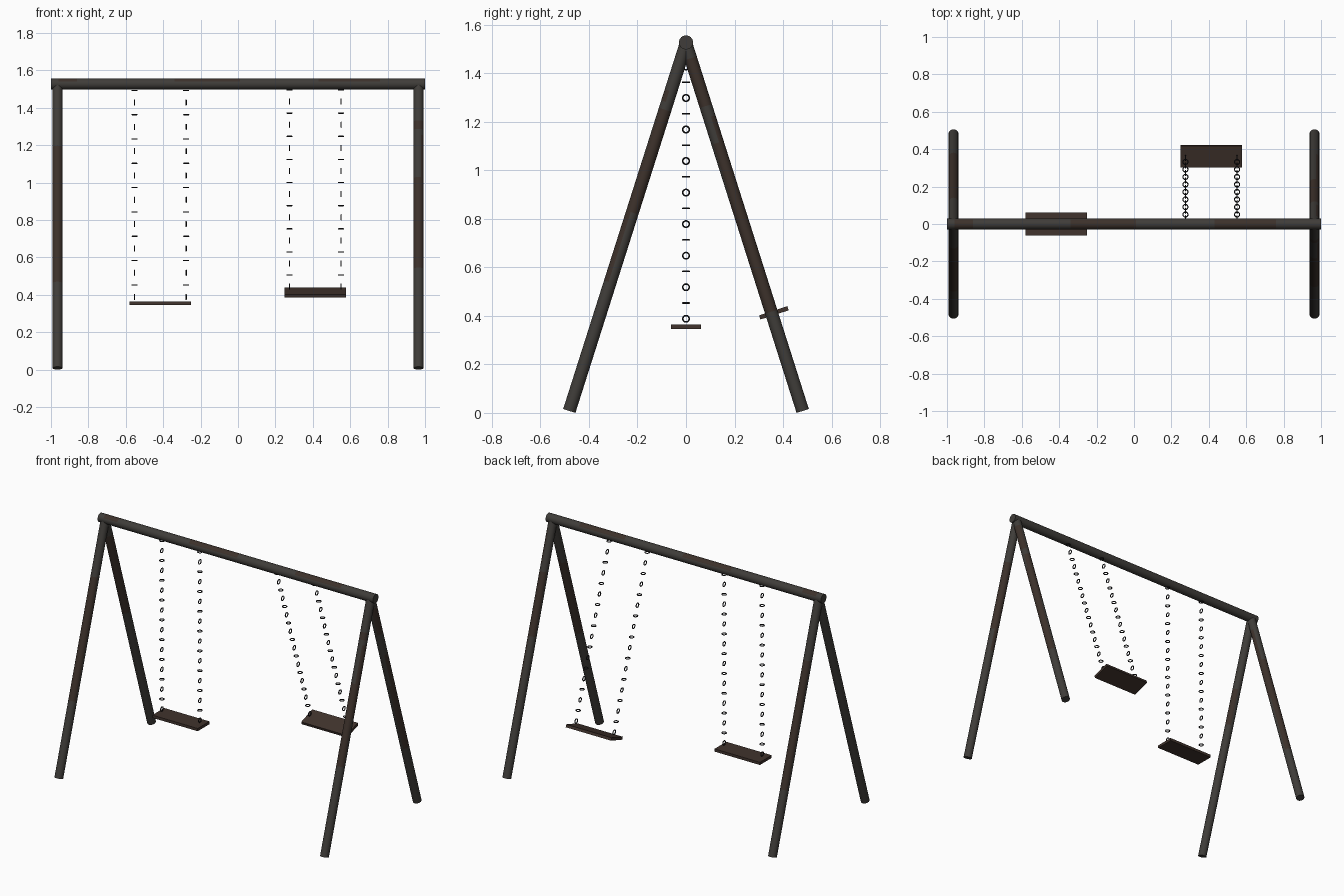
import bpy, bmesh, math
from mathutils import Vector, Matrix

cube = bpy.data.objects.get("Cube")
if cube:
    bpy.data.objects.remove(cube, do_unlink=True)


def material(name, rgb):
    m = bpy.data.materials.new(name)
    m.use_nodes = True
    m.diffuse_color = (*rgb, 1)
    bsdf = m.node_tree.nodes["Principled BSDF"]
    bsdf.inputs["Base Color"].default_value = (*rgb, 1)
    bsdf.inputs["Roughness"].default_value = 0.8
    return m


GREY = material("weathered grey", (0.050, 0.046, 0.041))
RUST = material("rust brown", (0.046, 0.031, 0.024))
WOOD = material("seat brown", (0.052, 0.033, 0.026))
IRON = material("chain black", (0.014, 0.014, 0.016))


def add_object(name, bm, mats, smooth=True):
    mesh = bpy.data.meshes.new(name)
    bm.to_mesh(mesh)
    bm.free()
    for m in mats:
        mesh.materials.append(m)
    obj = bpy.data.objects.new(name, mesh)
    bpy.context.collection.objects.link(obj)
    if smooth:
        bpy.ops.object.select_all(action='DESELECT')
        obj.select_set(True)
        bpy.context.view_layer.objects.active = obj
        bpy.ops.object.shade_smooth_by_angle(angle=math.radians(40))
    return obj


def pole(name, start, end, radius, patches, reach):
    """Round pole; each patch is (from, to, facing direction) along its length."""
    start, end = Vector(start), Vector(end)
    axis = end - start
    bm = bmesh.new()
    bmesh.ops.create_cone(bm, cap_ends=True, segments=24, radius1=radius,
                          radius2=radius, depth=axis.length)
    turn = axis.to_track_quat('Z', 'Y').to_matrix().to_4x4()
    bmesh.ops.transform(bm, verts=bm.verts,
                        matrix=Matrix.Translation((start + end) / 2) @ turn)
    unit = axis.normalized()
    for t in sorted({t for p in patches for t in p[:2]}):
        bmesh.ops.bisect_plane(bm, geom=bm.verts[:] + bm.edges[:] + bm.faces[:],
                               plane_co=start + axis * t, plane_no=unit)
    bm.normal_update()
    for f in bm.faces:
        t = (f.calc_center_median() - start).dot(unit) / axis.length
        if abs(f.normal.dot(unit)) < 0.5:
            f.material_index = int(any(
                a < t < b and f.normal.dot(Vector(d).normalized()) > reach
                for a, b, d in patches))
    return add_object(name, bm, [GREY, RUST])


TOP = 1.527
UP, FRONT, BACK, LEFT = (0, 0, 1), (0, -1, 0), (0, 1, 0), (1, 0, 0)

# Top beam with rust patches along its upper side
pole("top_beam", (-1, 0, TOP), (1, 0, TOP), 0.029,
     [(0.33, 0.505, UP), (0.715, 0.88, UP), (0.02, 0.07, UP)], 0.4)

# Splayed legs, two at each end
LEG_PATCHES = {
    "right_front_leg": [(0.3, 0.78, FRONT), (0.55, 0.7, LEFT)],
    "left_front_leg": [(0.35, 0.67, FRONT), (0.84, 0.87, FRONT),
                       (0.54, 0.82, (1, 0.4, 0)), (0.45, 0.8, (-1, 1, 0))],
    "right_back_leg": [(0.26, 0.76, BACK), (0.55, 0.93, (1, -1, 0))],
    "left_back_leg": [(0.27, 0.58, LEFT), (0.58, 0.73, (1, 0.6, 0)),
                      (0.55, 0.8, BACK), (0.83, 0.96, LEFT)],
}
for side, sx in (("left", 1), ("right", -1)):
    for end, sy in (("front", -1), ("back", 1)):
        name = f"{side}_{end}_leg"
        pole(name, (sx * 0.965, sy * 0.481, 0.008), (sx * 0.965, 0, TOP - 0.005),
             0.0265, LEG_PATCHES[name], 0.2)


def add_ring(bm, place):
    """Torus link around z, placed by the given matrix."""
    old = set(bm.verts)
    made = bmesh.ops.create_circle(
        bm, segments=8, radius=0.0032,
        matrix=Matrix.Translation((0.0134, 0, 0)) @ Matrix.Rotation(math.pi / 2, 4, 'X'))
    edges = list({e for v in made["verts"] for e in v.link_edges})
    bmesh.ops.spin(bm, geom=made["verts"] + edges, axis=(0, 0, 1), cent=(0, 0, 0),
                   steps=20, angle=math.tau, use_merge=True)
    verts = [v for v in bm.verts if v not in old]
    bmesh.ops.transform(bm, verts=verts, matrix=place)


def chain(name, x, swing):
    """Upright and level links in turn, climbing along the swing direction."""
    along = Vector((0, -math.sin(swing), math.cos(swing)))
    bm = bmesh.new()
    add_ring(bm, Matrix.Rotation(math.pi / 2, 4, 'Y'))
    add_ring(bm, Matrix.Translation(along * 0.065))
    bmesh.ops.remove_doubles(bm, verts=bm.verts, dist=0.0001)
    bmesh.ops.recalc_face_normals(bm, faces=bm.faces)
    obj = add_object(name, bm, [IRON])
    arr = obj.modifiers.new("links", 'ARRAY')
    arr.count = 9
    arr.use_relative_offset = False
    arr.use_constant_offset = True
    arr.constant_offset_displace = along * 0.13
    obj.location = Vector((x, 0, TOP)) - along * (TOP - 0.388)


def seat(name, x, swing):
    bm = bmesh.new()
    bmesh.ops.create_cube(bm, size=1)
    bmesh.ops.scale(bm, vec=(0.33, 0.122, 0.018), verts=bm.verts)
    bmesh.ops.translate(bm, vec=(0, 0, 0.355 - TOP), verts=bm.verts)
    obj = add_object(name, bm, [WOOD], smooth=False)
    obj.location = (x, 0, TOP)
    obj.rotation_euler.x = swing


# Two swings: one hanging still, one swung backward
for side, x, swing in (("right", -0.415, 0), ("left", 0.413, math.radians(18))):
    seat(f"{side}_seat", x, swing)
    chain(f"{side}_swing_outer_chain", x + math.copysign(0.138, x), swing)
    chain(f"{side}_swing_inner_chain", x - math.copysign(0.138, x), swing)
